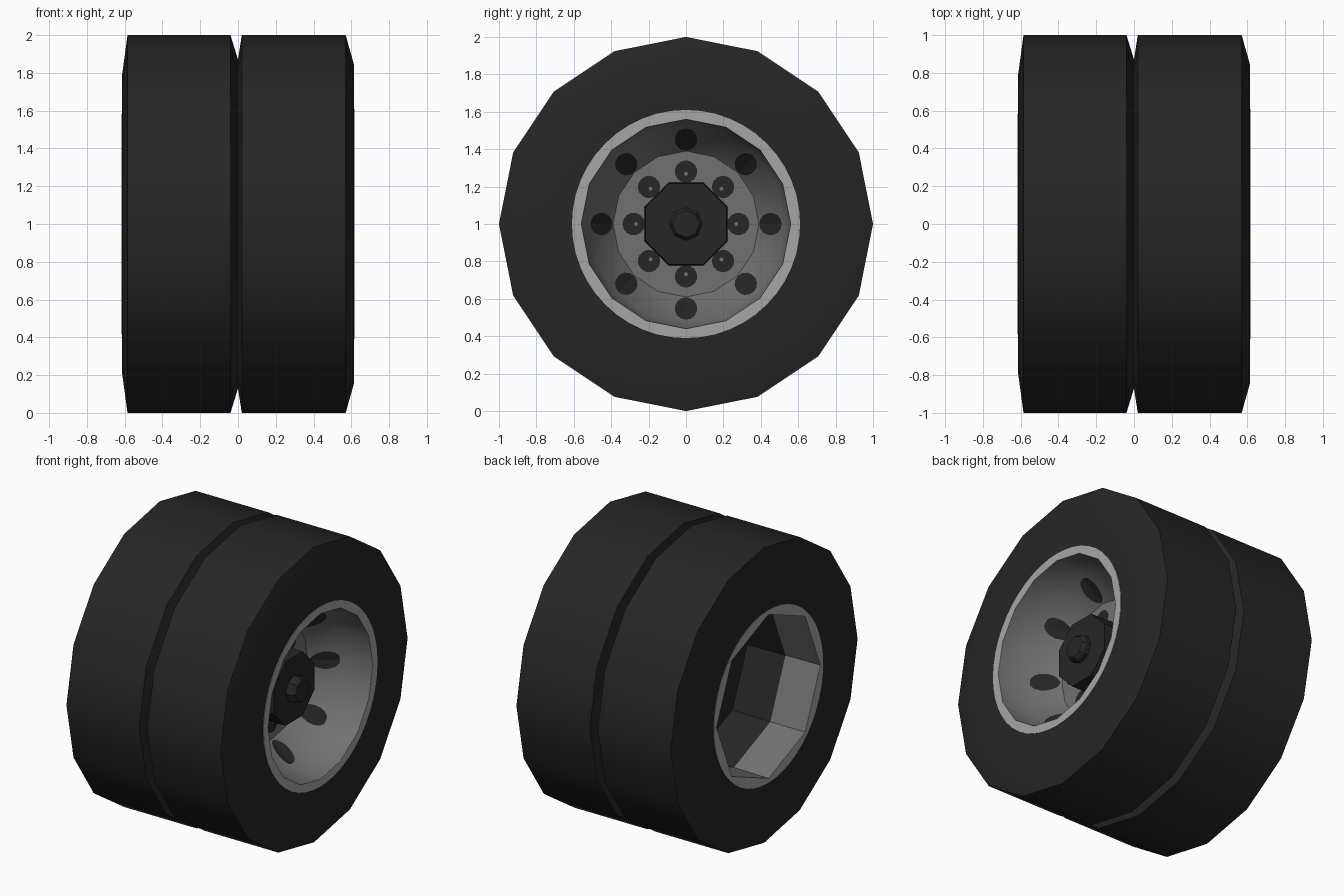
import bpy, math
from mathutils import Vector

if "Cube" in bpy.data.objects:
    bpy.data.objects.remove(bpy.data.objects["Cube"])

TAU = math.tau


def material(name, v):
    m = bpy.data.materials.new(name)
    m.diffuse_color = (v, v, v, 1)
    m.use_nodes = True
    m.node_tree.nodes["Principled BSDF"].inputs["Base Color"].default_value = m.diffuse_color
    return m


RUBBER = material("black rubber", 0.019)
LIGHT = material("light rim grey", 0.38)
GREY = material("dish grey", 0.165)


def make(name, verts, faces, mats, idx=None, smooth=False):
    me = bpy.data.meshes.new(name)
    me.from_pydata(verts, [], faces)
    for m in mats:
        me.materials.append(m)
    if idx:
        for p, i in zip(me.polygons, idx):
            p.material_index = i
    ob = bpy.data.objects.new(name, me)
    bpy.context.collection.objects.link(ob)
    if smooth:
        bpy.ops.object.select_all(action='DESELECT')
        ob.select_set(True)
        bpy.context.view_layer.objects.active = ob
        bpy.ops.object.shade_smooth_by_angle(angle=math.radians(35))
    return ob


def poly(a, n):
    """Radius factor of an n-sided polygon with a corner at angle 0."""
    return math.cos(math.pi / n) / math.cos(a % (TAU / n) - math.pi / n)


def lathe(name, profile, segs, mats, seg_mats=None, smooth=False, turn=0.0):
    """Spin (x, radius[, sides]) points round the axle; profile runs so normals face out."""
    verts, faces, idx = [], [], []
    for p in profile:
        for k in range(segs):
            a = TAU * k / segs
            r = p[1] * (poly(a, p[2]) if len(p) > 2 else 1)
            verts.append((p[0], r * math.cos(a + turn), 1 + r * math.sin(a + turn)))
    for i in range(len(profile) - 1):
        for k in range(segs):
            k2 = (k + 1) % segs
            b, c = i * segs, (i + 1) * segs
            faces.append((b + k, b + k2, c + k2, c + k))
            idx.append(seg_mats[i] if seg_mats else 0)
    # close the ends that asked for a cap through a small radius
    for i, rev in ((0, True), (len(profile) - 1, False)):
        if profile[i][1] < 0.3 or (name == "inner_barrel" and i):
            f = list(range(i * segs, (i + 1) * segs))
            faces.append(f[::-1] if rev else f)
            idx.append(seg_mats[-1] if seg_mats else 0)
    return make(name, verts, faces, mats, idx, smooth)


# Twin tyres (16 sides)
lathe("inner_tyre", [(-0.615, 0.57), (-0.615, 0.78), (-0.585, 1.0), (-0.04, 1.0), (0.0, 0.87)],
      16, [RUBBER], smooth=True)
lathe("outer_tyre", [(0.0, 0.87), (0.02, 1.0), (0.57, 1.0), (0.615, 0.84), (0.615, 0.575)],
      16, [RUBBER], smooth=True)

# Rim rings: round outside, polygonal inside
lathe("outer_rim_ring", [(0.614, 0.61), (0.618, 0.61), (0.618, 0.56, 16), (0.60, 0.56, 16)], 48, [LIGHT])
lathe("inner_rim_ring", [(-0.60, 0.555, 8), (-0.618, 0.555, 8), (-0.618, 0.585), (-0.614, 0.585)], 48, [LIGHT])

# Deep barrel behind the wheel, grey near the opening and black inside
lathe("inner_barrel", [(-0.617, 0.555, 8), (-0.36, 0.55, 8), (-0.08, 0.54, 8)], 8,
      [GREY, RUBBER], [0, 1])

# Outer dish and its flat centre disc
R1, X1, R0, X0 = 0.53, 0.42, 0.39, 0.25
lathe("wheel_dish", [(0.617, 0.56), (X1, R1), (X0, R0)], 16, [GREY], smooth=True)
lathe("centre_disc", [(X0, R0), (X0, 0.05)], 16, [GREY])


def patch(name, r, a, size, mat, surface, n=14):
    """Thin round plate centred at radius r and angle a, laid on surface(radius, angle)."""
    c = Vector((r * math.cos(a), r * math.sin(a)))
    pts = [c] + [c + size * Vector((math.cos(a + TAU * k / n), math.sin(a + TAU * k / n))) for k in range(n)]
    verts = [(surface(p.length, math.atan2(p.y, p.x)), p.x, 1 + p.y) for p in pts]
    make(name, verts, [(0, k + 1, (k + 1) % n + 1) for k in range(n)], [mat])


def on_dish(r, a):
    return X0 + (r / poly(a % TAU, 16) - R0) * (X1 - X0) / (R1 - R0) + 0.007


# Vent holes, lug plates and stud tips
for i in range(8):
    a = TAU * i / 8
    patch(f"vent_hole_{i}", 0.452, a, 0.06, RUBBER, on_dish)
    patch(f"lug_{i}", 0.28, a, 0.06, RUBBER, lambda r, t: X0 + 0.005)
    patch(f"stud_tip_{i}", 0.268, a, 0.011, GREY, lambda r, t: X0 + 0.009, 8)

# Hub and its cap
lathe("hub", [(X0 - 0.02, 0.24), (0.42, 0.235)], 8, [RUBBER], turn=math.pi / 8)
lathe("hub_cap", [(0.41, 0.09), (0.455, 0.09), (0.48, 0.072)], 8, [RUBBER])
